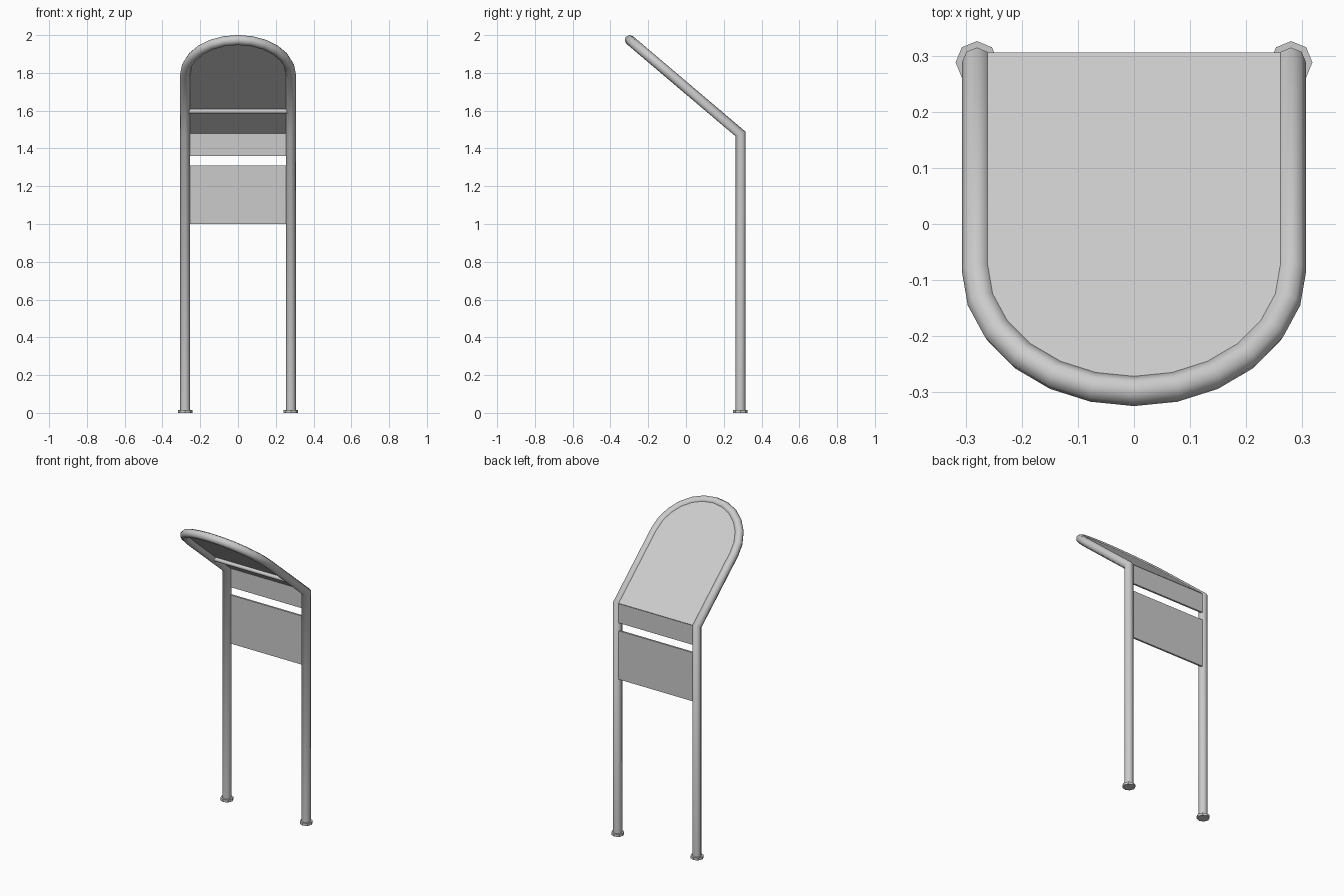
import bpy, bmesh
from math import sin, cos, pi
from mathutils import Vector

if "Cube" in bpy.data.objects:
    bpy.data.objects.remove(bpy.data.objects["Cube"])

# Main dimensions
HALF, BACK, RADIUS = 0.28, 0.288, 0.0265
BEND = Vector((0, BACK, 1.477))
APEX = Vector((0, -0.298, 1.974))
SLOPE = (APEX - BEND).normalized()
NORMAL = Vector((1, 0, 0)).cross(SLOPE) * -1
STRAIGHT = (APEX - BEND).length - HALF
SKIN, THICK = 0.018, 0.012

grey = bpy.data.materials.new("light grey metal")
grey.use_nodes = True
grey.diffuse_color = (0.6, 0.6, 0.6, 1)
grey.node_tree.nodes["Principled BSDF"].inputs["Base Color"].default_value = (0.6, 0.6, 0.6, 1)


def finish(name, bm, smooth=False):
    bmesh.ops.recalc_face_normals(bm, faces=bm.faces)
    mesh = bpy.data.meshes.new(name)
    bm.to_mesh(mesh)
    bm.free()
    mesh.materials.append(grey)
    obj = bpy.data.objects.new(name, mesh)
    bpy.context.collection.objects.link(obj)
    if smooth:
        bpy.ops.object.select_all(action="DESELECT")
        obj.select_set(True)
        bpy.context.view_layer.objects.active = obj
        bpy.ops.object.shade_smooth_by_angle(angle=pi / 3.9)
    return obj


def on_slope(x, along, height=0):
    return BEND + Vector((x, 0, 0)) + SLOPE * along + NORMAL * height


def arch(radius, steps=12):
    """Half circle at the end of the sloping part, as (x, along) pairs."""
    return [(radius * cos(pi * i / steps), STRAIGHT + radius * sin(pi * i / steps))
            for i in range(steps + 1)]


def slab(name, outline, depth):
    bm = bmesh.new()
    face = bm.faces.new([bm.verts.new(p) for p in outline])
    ext = bmesh.ops.extrude_face_region(bm, geom=[face])["geom"]
    bmesh.ops.translate(bm, vec=depth, verts=[v for v in ext if isinstance(v, bmesh.types.BMVert)])
    return finish(name, bm)


def cylinder(name, radius, length, location, sides=8, axis="Z", smooth=False):
    bm = bmesh.new()
    bmesh.ops.create_cone(bm, cap_ends=True, segments=sides, radius1=radius,
                          radius2=radius, depth=length)
    for v in bm.verts:
        if axis == "X":
            v.co = Vector((v.co.z, v.co.x, v.co.y))
        v.co += Vector(location)
    return finish(name, bm, smooth)


# Tube frame: one mitred octagonal sweep up a post, round the arch and down again
path = [Vector((HALF, BACK, 0)), on_slope(HALF, 0)]
path += [on_slope(x, s) for x, s in arch(HALF)]
path += [on_slope(-HALF, 0), Vector((-HALF, BACK, 0))]
bm = bmesh.new()
ring = [path[0] + Vector((cos(pi * k / 4), sin(pi * k / 4), 0)) * RADIUS for k in range(8)]
previous = [bm.verts.new(p) for p in ring]
bm.faces.new(previous)
for i in range(1, len(path)):
    ahead = (path[i] - path[i - 1]).normalized()
    after = (path[i + 1] - path[i]).normalized() if i + 1 < len(path) else ahead
    mitre = ahead + after
    ring = [p + ahead * ((path[i] - p).dot(mitre) / ahead.dot(mitre)) for p in ring]
    current = [bm.verts.new(p) for p in ring]
    for k in range(8):
        j = (k + 1) % 8
        bm.faces.new((previous[k], previous[j], current[j], current[k]))
    previous = current
bm.faces.new(previous)
finish("tube_frame", bm, smooth=True)

# Sloping display panel with a rounded top
width = HALF - 0.012
corner = -SKIN * 0.46
outline = [(-width, corner), (width, corner)] + arch(width)
slab("sloping_panel", [on_slope(x, s, SKIN) for x, s in outline], NORMAL * -THICK)

# Upright panels between the posts
for name, low, high in (("upper_back_panel", 1.36, 1.483), ("lower_back_panel", 1.0, 1.31)):
    corners = ((-width, low), (width, low), (width, high), (-width, high))
    slab(name, [(x, BACK + SKIN, z) for x, z in corners], Vector((0, -THICK, 0)))

# Crossbar under the sloping panel
cylinder("crossbar", 0.013, HALF * 2, on_slope(0, 0.19, -0.004), axis="X", smooth=True)

# Foot plates
for side, x in (("left", HALF), ("right", -HALF)):
    cylinder(side + "_foot", 0.038, 0.016, (x, BACK, 0.008))
